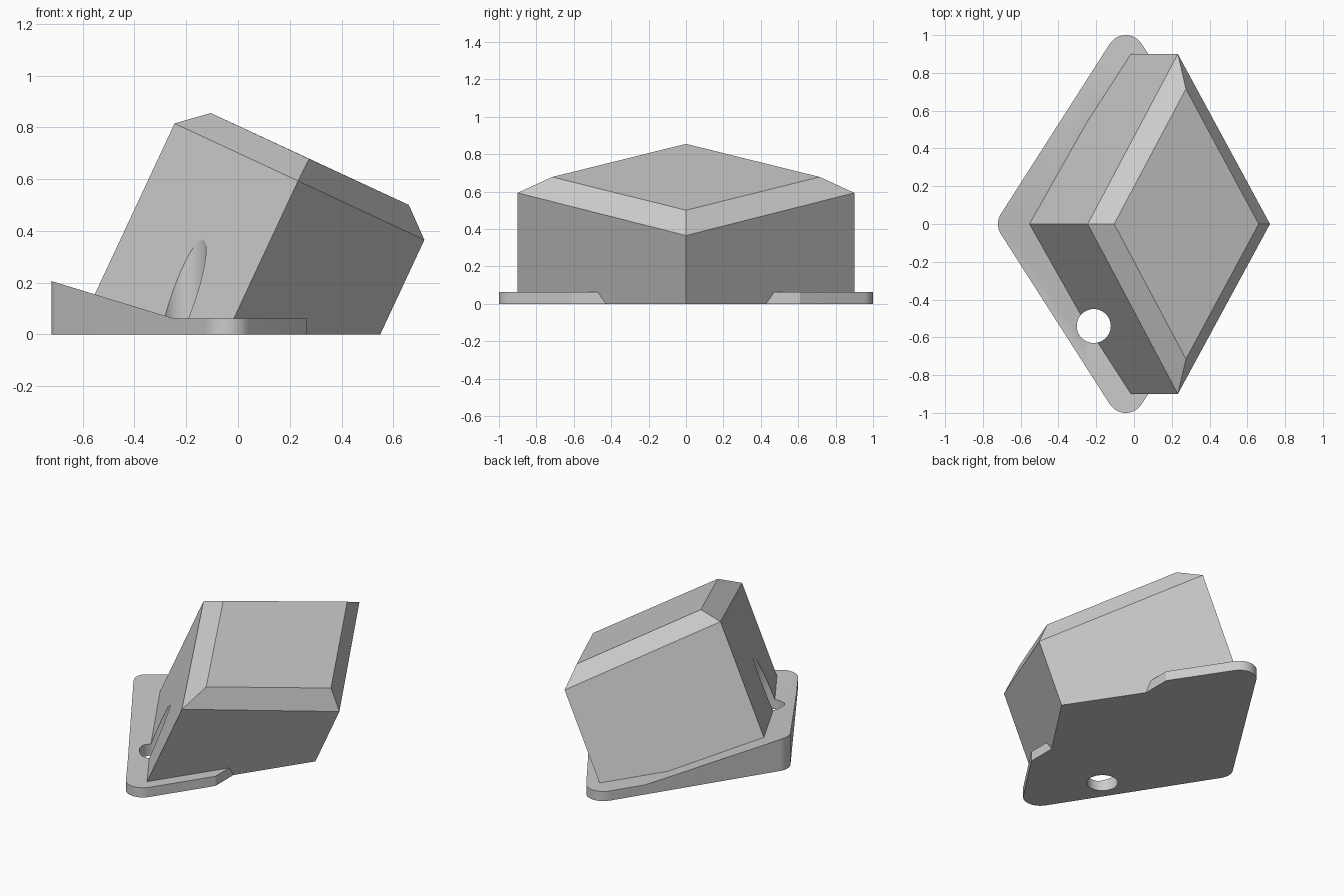
import bpy
import bmesh
from math import radians, cos, sin

cube = bpy.data.objects.get("Cube")
if cube:
    bpy.data.objects.remove(cube, do_unlink=True)

grey = bpy.data.materials.new("plain grey")
grey.use_nodes = True
tone = (0.6, 0.6, 0.6, 1)
grey.diffuse_color = tone
grey.node_tree.nodes["Principled BSDF"].inputs["Base Color"].default_value = tone

LEAN = 0.467      # sideways shift per unit of height along the slanted walls
PLATE = 0.062     # plate thickness
RAMP_X = -0.25    # where the plate starts to rise
CUT_X = 0.267     # straight end of the plate


def finish(name, bm):
    bmesh.ops.recalc_face_normals(bm, faces=bm.faces[:])
    mesh = bpy.data.meshes.new(name)
    bm.to_mesh(mesh)
    bm.free()
    mesh.materials.append(grey)
    obj = bpy.data.objects.new(name, mesh)
    bpy.context.collection.objects.link(obj)
    return obj


def boolean(obj, other, operation):
    mod = obj.modifiers.new(operation.lower(), "BOOLEAN")
    mod.operation = operation
    mod.solver = "EXACT"
    mod.object = other
    bpy.context.view_layer.objects.active = obj
    bpy.ops.object.modifier_apply(modifier=mod.name)


# Leaning diamond block with a bevelled top
rim = [(-0.245, 0, 0.815), (0.232, -0.9, 0.593), (0.72, 0, 0.365), (0.232, 0.9, 0.593)]
top = [(-0.105, 0, 0.855), (0.275, -0.715, 0.678), (0.66, 0, 0.5), (0.275, 0.715, 0.678)]
base = [(x - LEAN * z, y, 0) for x, y, z in rim]
bm = bmesh.new()
rings = [[bm.verts.new(p) for p in ring] for ring in (base, rim, top)]
bm.faces.new(rings[0])
bm.faces.new(rings[2])
for low, high in zip(rings, rings[1:]):
    for i in range(4):
        j = (i + 1) % 4
        bm.faces.new((low[i], low[j], high[j], high[i]))
block = finish("leaning_block", bm)

# Rounded base plate that ramps up towards the right-hand tip
outline = []


def arc(cx, cy, start, end, steps=16):
    for i in range(steps + 1):
        a = radians(start + (end - start) * i / steps)
        outline.append((cx + 0.1 * cos(a), cy + 0.1 * sin(a)))


arc(-0.62, 0, 147, 213)
arc(-0.044, -0.9, 213, 326.5)
outline += [(CUT_X, -0.61), (CUT_X, 0.61)]
arc(-0.044, 0.9, 33.5, 147)
bm = bmesh.new()
bm.faces.new([bm.verts.new((x, y, 0)) for x, y in outline])
bmesh.ops.bisect_plane(bm, geom=bm.verts[:] + bm.edges[:] + bm.faces[:],
                       plane_co=(RAMP_X, 0, 0), plane_no=(1, 0, 0))
raised = bmesh.ops.extrude_face_region(bm, geom=bm.faces[:], use_keep_orig=True)["geom"]
for v in raised:
    if isinstance(v, bmesh.types.BMVert):
        v.co.z = PLATE + max(0, RAMP_X - v.co.x) * 0.306
plate = finish("base_plate", bm)

# Vertical screw hole through plate and block wall
bpy.ops.mesh.primitive_cylinder_add(vertices=48, radius=0.09, depth=1.4, location=(-0.213, -0.54, 0))
cutter = bpy.context.object
cutter.name = "hole_cutter"
cutter.data.materials.append(grey)

boolean(block, plate, "UNION")
boolean(block, cutter, "DIFFERENCE")
for helper in (plate, cutter):
    bpy.data.objects.remove(helper, do_unlink=True)

block.name = "angled_block_with_plate"
bpy.ops.object.select_all(action="DESELECT")
block.select_set(True)
bpy.context.view_layer.objects.active = block
bpy.ops.object.shade_smooth_by_angle(angle=radians(20))
